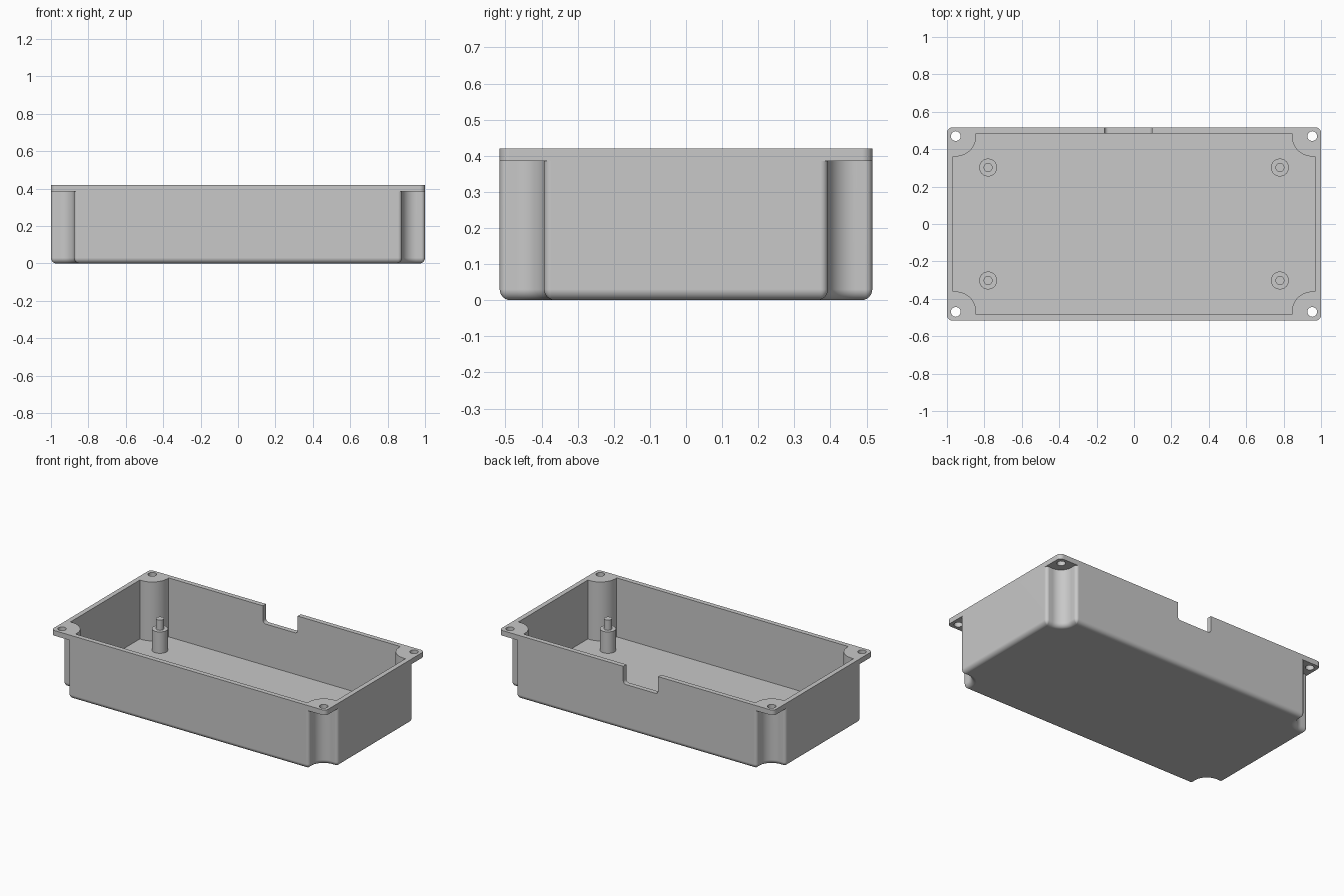
import bpy
import bmesh
from math import cos, sin, pi, radians

cube = bpy.data.objects.get("Cube")
if cube:
    bpy.data.objects.remove(cube, do_unlink=True)

# Overall dimensions
HX, HY, TOP = 1.0, 0.516, 0.42
FLANGE_Z, WALL, BOTTOM_R = 0.386, 0.032, 0.03
HOLE_X, HOLE_Y, SCOOP_R = 0.953, 0.47, 0.077

grey = bpy.data.materials.new("plain grey")
grey.use_nodes = True
colour = (0.58, 0.58, 0.58, 1)
grey.diffuse_color = colour
grey.node_tree.nodes["Principled BSDF"].inputs["Base Color"].default_value = colour


def arc(cx, cy, r, start, end, steps):
    """Points along a circular arc, angles in degrees."""
    if r == 0:
        return [(cx, cy)]
    angles = [radians(start + (end - start) * i / steps) for i in range(steps + 1)]
    return [(cx + r * cos(a), cy + r * sin(a)) for a in angles]


def mirror_quadrant(quadrant):
    """Repeat a +x +y run of points into a closed outline."""
    outline = []
    for sx, sy in ((1, 1), (-1, 1), (-1, -1), (1, -1)):
        run = quadrant if sx * sy > 0 else quadrant[::-1]
        outline += [(x * sx, y * sy) for x, y in run]
    return outline


def scooped_outline(inset, fillet):
    """Rectangle with a concave scoop around each screw hole."""
    a, b, r = HX - inset, HY - inset, SCOOP_R + inset
    lower = arc(a - fillet, HOLE_Y - r - fillet, fillet, 0, 90, 5)
    scoop = arc(HOLE_X, HOLE_Y, r, 270, 180, 14)
    upper = arc(HOLE_X - r - fillet, b - fillet, fillet, 0, 90, 5)
    return mirror_quadrant(lower + scoop + upper)


def at_height(outline, z):
    return [(x, y, z) for x, y in outline]


def loft(name, rings):
    """Closed solid through matching rings of points."""
    bm = bmesh.new()
    loops = [[bm.verts.new(p) for p in ring] for ring in rings]
    n = len(loops[0])
    for low, high in zip(loops, loops[1:]):
        for i in range(n):
            j = (i + 1) % n
            bm.faces.new((low[i], low[j], high[j], high[i]))
    bm.faces.new(loops[0][::-1])
    bm.faces.new(loops[-1])
    bmesh.ops.recalc_face_normals(bm, faces=bm.faces[:])
    mesh = bpy.data.meshes.new(name)
    bm.to_mesh(mesh)
    bm.free()
    mesh.materials.append(grey)
    obj = bpy.data.objects.new(name, mesh)
    bpy.context.collection.objects.link(obj)
    return obj


def activate(obj):
    bpy.ops.object.select_all(action='DESELECT')
    obj.select_set(True)
    bpy.context.view_layer.objects.active = obj


def cut(obj, cutter):
    activate(obj)
    mod = obj.modifiers.new("cut", 'BOOLEAN')
    mod.operation = 'DIFFERENCE'
    mod.solver = 'EXACT'
    mod.object = cutter
    bpy.ops.object.modifier_apply(modifier=mod.name)


def smooth(obj):
    activate(obj)
    bpy.ops.object.shade_smooth_by_angle(angle=radians(30))
    mod = obj.modifiers.new("flat face normals", 'WEIGHTED_NORMAL')
    mod.keep_sharp = True


# Tray body with a rounded underside
rings = []
for step in range(7):
    t = pi / 2 * (1 - step / 6)
    inset = BOTTOM_R * (1 - cos(t))
    outline = scooped_outline(inset, max(0.02 - inset, 0.001))
    rings.append(at_height(outline, BOTTOM_R * (1 - sin(t))))
rings.append(at_height(scooped_outline(0, 0.02), FLANGE_Z))
body = loft("tray_body", rings)

# Rim flange that covers the corner scoops
corner = 0.028
rim = mirror_quadrant(arc(HX - corner, HY - corner, corner, 0, 90, 6))
flange = loft("rim_flange", [at_height(rim, FLANGE_Z), at_height(rim, TOP)])

# Cavity, cable notch and screw holes
inner = scooped_outline(WALL, 0)
cavity = loft("cavity_cutter", [at_height(inner, WALL), at_height(inner, 0.6)])

left, right, low, r = -0.157, 0.096, 0.305, 0.02
notch_shape = [(right, 0.6), (left, 0.6)]
notch_shape += arc(left + r, low + r, r, 180, 270, 5)
notch_shape += arc(right - r, low + r, r, 270, 360, 5)
notch = loft("notch_cutter", [[(x, y, z) for x, z in notch_shape] for y in (0.44, 0.6)])

cutters = [cavity, notch]
for part in (body, flange):
    cut(part, cavity)
    cut(part, notch)

for sx in (-1, 1):
    for sy in (-1, 1):
        circle = arc(HOLE_X * sx, HOLE_Y * sy, 0.026, 0, 345, 23)
        hole = loft("hole_cutter", [at_height(circle, 0.3), at_height(circle, 0.5)])
        cut(flange, hole)
        cutters.append(hole)

for cutter in cutters:
    bpy.data.objects.remove(cutter, do_unlink=True)
smooth(body)
smooth(flange)

# Stepped standoff posts on the floor
steps = ((0.048, 0.028), (0.048, 0.173), (0.024, 0.173), (0.024, 0.24))
for side, sx in (("right", -1), ("left", 1)):
    for end, sy in (("front", -1), ("back", 1)):
        rings = [at_height(arc(0.78 * sx, 0.302 * sy, rad, 0, 345, 23), z)
                 for rad, z in steps]
        smooth(loft(f"standoff_post_{end}_{side}", rings))
